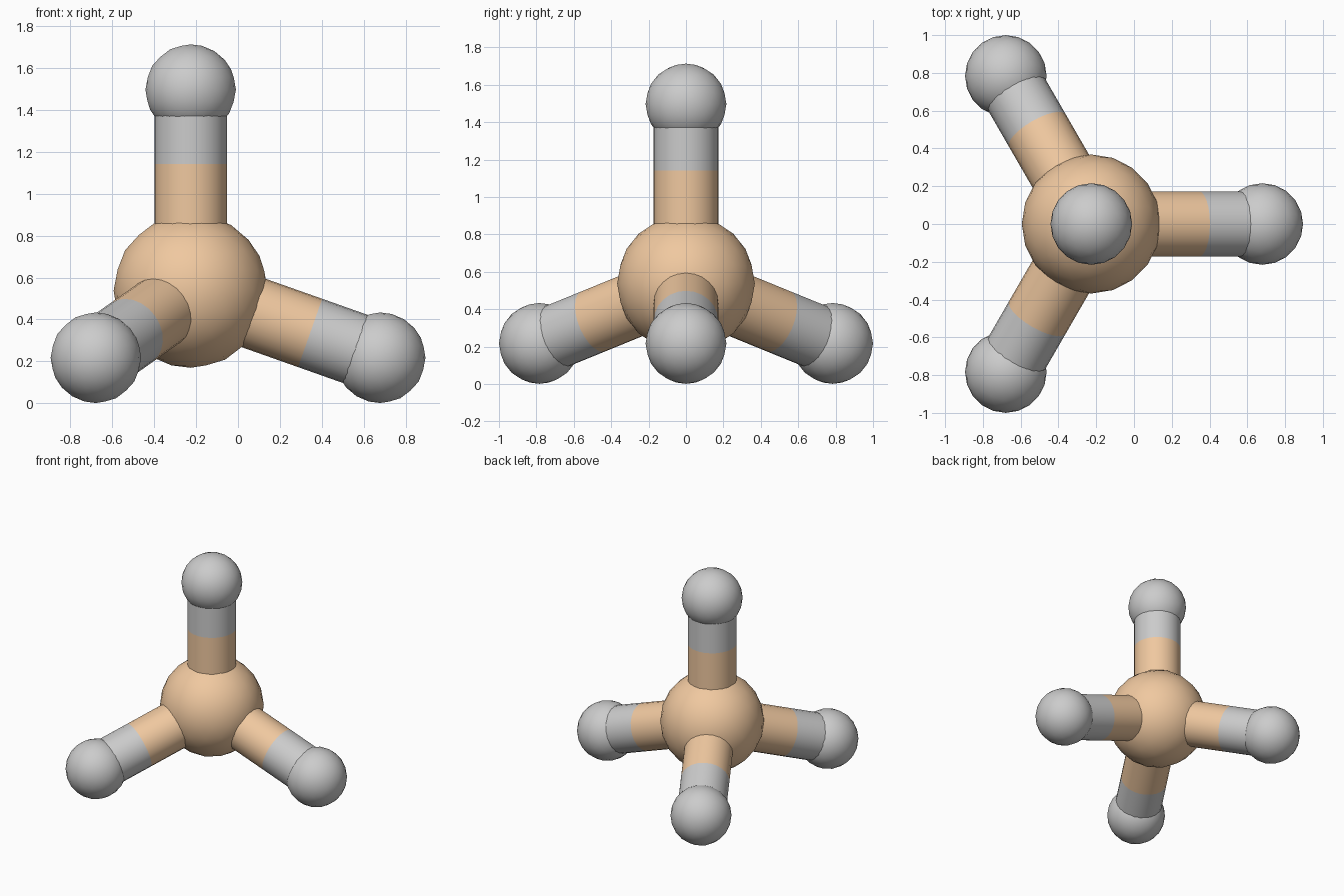
import bpy
from math import cos, sin, radians, sqrt
from mathutils import Vector

if "Cube" in bpy.data.objects:
    bpy.data.objects.remove(bpy.data.objects["Cube"])

CENTRE = Vector((-0.226, 0, 0.537))
BOND = 0.96          # centre-to-centre distance
SPLIT = 0.605        # where the bond changes colour
BOND_R = 0.173

tan = bpy.data.materials.new("tan")
tan.diffuse_color = (0.87, 0.58, 0.35, 1)
tan.use_nodes = True
tan.node_tree.nodes["Principled BSDF"].inputs["Base Color"].default_value = tan.diffuse_color


def finish(obj, name, mat):
    obj.name = name
    if mat:
        obj.data.materials.append(mat)
    bpy.ops.object.shade_smooth_by_angle(angle=radians(40))


def ball(name, loc, radius, mat=None):
    bpy.ops.mesh.primitive_ico_sphere_add(subdivisions=3, radius=radius, location=loc)
    finish(bpy.context.object, name, mat)


def rod(name, a, b, mat=None):
    d = b - a
    bpy.ops.mesh.primitive_cylinder_add(
        vertices=24, radius=BOND_R, depth=d.length, location=(a + b) / 2,
        rotation=d.to_track_quat('Z', 'Y').to_euler())
    finish(bpy.context.object, name, mat)


# Central ball
ball("central_ball", CENTRE, 0.368, tan)

# Tetrahedral arms: one straight up, three spread around below
h = 2 * sqrt(2) / 3
directions = [Vector((0, 0, 1))]
for deg in (0, 120, 240):
    t = radians(deg)
    directions.append(Vector((h * cos(t), h * sin(t), -1 / 3)))

for i, d in enumerate(directions, 1):
    split, end = CENTRE + d * SPLIT, CENTRE + d * BOND
    rod(f"inner_rod_{i}", CENTRE, split, tan)
    rod(f"outer_rod_{i}", split, end)
    ball(f"outer_ball_{i}", end, 0.216)
